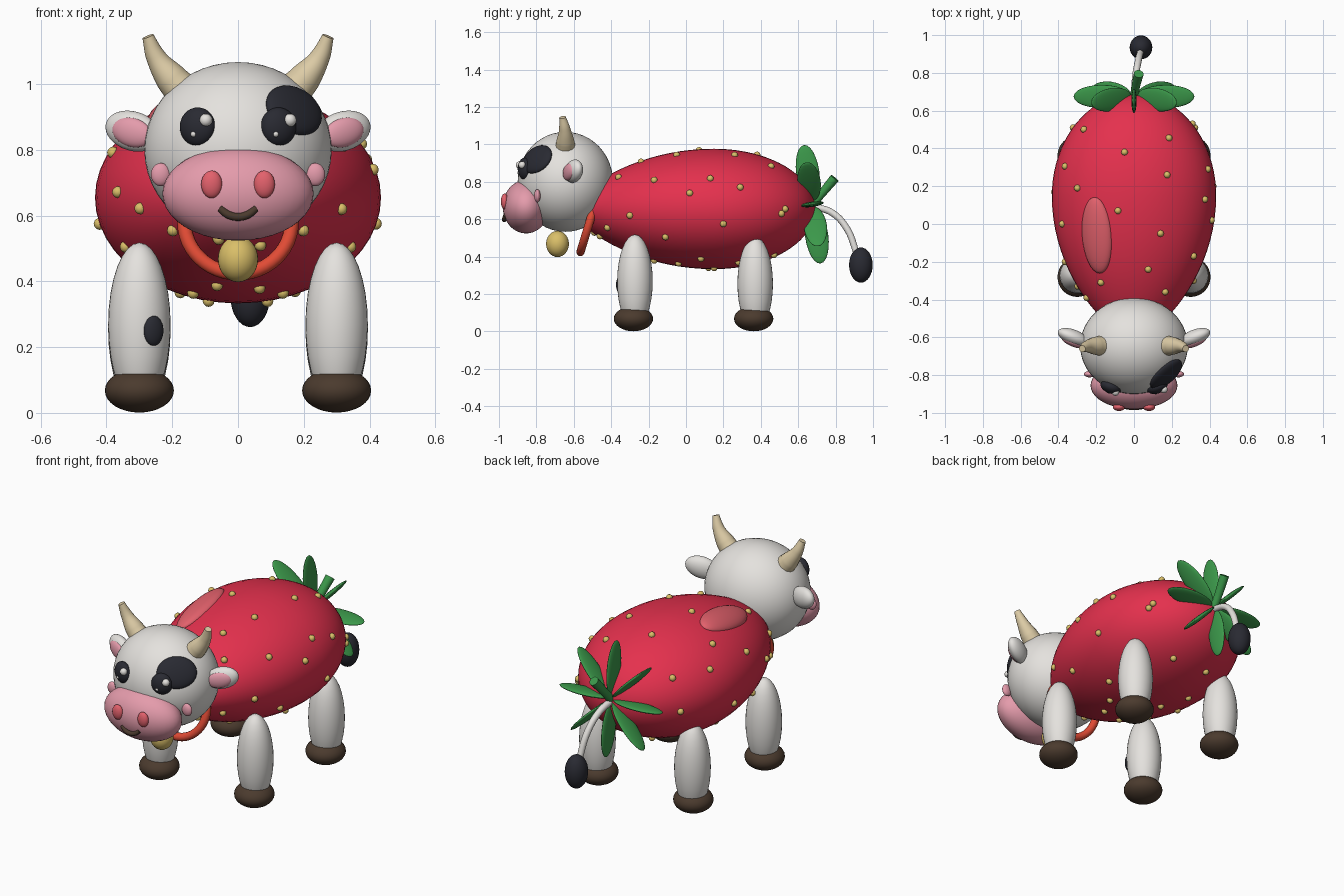
import bpy, bmesh, math
from mathutils import Matrix, Vector, Euler

if "Cube" in bpy.data.objects:
    bpy.data.objects.remove(bpy.data.objects["Cube"])


def material(name, r, g, b):
    m = bpy.data.materials.new(name)
    m.diffuse_color = (r, g, b, 1)
    m.use_nodes = True
    m.node_tree.nodes["Principled BSDF"].inputs["Base Color"].default_value = m.diffuse_color
    return m


RED = material("berry red", 0.78, 0.03, 0.075)
GLOSS = material("light red", 0.77, 0.12, 0.15)
WHITE = material("warm white", 0.78, 0.76, 0.73)
PINK = material("soft pink", 0.78, 0.33, 0.41)
DARK = material("charcoal", 0.022, 0.023, 0.032)
BROWN = material("hoof brown", 0.07, 0.043, 0.027)
HORN = material("horn tan", 0.72, 0.60, 0.38)
GOLD = material("seed gold", 0.70, 0.52, 0.14)
GREEN = material("leaf green", 0.045, 0.32, 0.07)
ORANGE = material("collar red", 0.75, 0.07, 0.035)


def finish(name, bm, mat):
    bmesh.ops.recalc_face_normals(bm, faces=bm.faces)
    for f in bm.faces:
        f.smooth = True
    me = bpy.data.meshes.new(name)
    bm.to_mesh(me)
    bm.free()
    me.materials.append(mat)
    ob = bpy.data.objects.new(name, me)
    bpy.context.collection.objects.link(ob)
    return ob


def ball(name, mat, loc, radii, rot=(0, 0, 0), seg=32):
    """Ellipsoid; rot is Euler degrees or a quaternion."""
    if isinstance(rot, tuple):
        rot = Euler([math.radians(a) for a in rot]).to_quaternion()
    bm = bmesh.new()
    bmesh.ops.create_uvsphere(bm, u_segments=seg, v_segments=seg // 2, radius=1,
                              matrix=Matrix.LocRotScale(Vector(loc), rot, Vector(radii)))
    return finish(name, bm, mat)


def pair(name, mat, loc, radii, rot=(0, 0, 0)):
    """Ellipsoid on both sides of x = 0."""
    for side, s in (("right", 1), ("left", -1)):
        ball(f"{name}_{side}", mat, (s * loc[0], loc[1], loc[2]), radii,
             (rot[0], s * rot[1], s * rot[2]))


def tube(name, mat, points):
    """Smooth tapered tube through (x, y, z, radius) points."""
    cu = bpy.data.curves.new(name, 'CURVE')
    cu.dimensions = '3D'
    cu.bevel_depth = 1
    cu.bevel_resolution = 6
    cu.use_fill_caps = True
    sp = cu.splines.new('BEZIER')
    sp.bezier_points.add(len(points) - 1)
    for bp, (x, y, z, r) in zip(sp.bezier_points, points):
        bp.co = (x, y, z)
        bp.radius = r
        bp.handle_left_type = bp.handle_right_type = 'AUTO'
    cu.materials.append(mat)
    bpy.context.collection.objects.link(bpy.data.objects.new(name, cu))


# Strawberry body: egg profile turned around y, flattened in z
MID, FRONT, BACK, WIDE, FLAT, HZ = 0.15, 0.77, 0.54, 0.435, 0.74, 0.655


def body_radius(y):
    u = (y - MID) / (BACK if y > MID else FRONT)
    return WIDE * max(0, 1 - u * u) ** (0.5 if y > MID else 0.75)


def on_body(y, a):
    r = body_radius(y)
    return Vector((r * math.sin(a), y, HZ + FLAT * r * math.cos(a)))


bm = bmesh.new()
rings = []
for i in range(1, 40):
    s = math.sin(-math.pi / 2 + math.pi * i / 40)
    y = MID + s * (BACK if s > 0 else FRONT)
    rings.append([bm.verts.new(on_body(y, math.tau * k / 48)) for k in range(48)])
for a, b in zip(rings, rings[1:]):
    for k in range(48):
        bm.faces.new((a[k], a[k - 1], b[k - 1], b[k]))
for ring, y in ((rings[0], MID - FRONT), (rings[-1], MID + BACK)):
    tip = bm.verts.new((0, y, HZ))
    for k in range(48):
        bm.faces.new((ring[k - 1], ring[k], tip))
finish("berry_body", bm, RED)
ball("body_shine", GLOSS, (-0.195, -0.06, 0.905), (0.085, 0.205, 0.04), (10, -23, 0))

# Seeds: upper ones as (x, y), lower ones as (y, z) on both flanks
upper = [(-.265, .5), (.185, .455), (.325, .53), (-.365, .305), (-.05, .38), (-.3, .19),
         (.175, .26), (.39, .29), (-.085, .07), (.14, -.05), (-.38, 0), (.41, .02),
         (.315, -.17), (-.365, -.2), (.075, -.24), (-.175, -.31), (.165, -.36), (-.25, -.39),
         (.375, .13)]
lower = [(.51, .63), (.2, .575), (-.11, .505), (-.3, .62), (-.42, .555), (-.46, .51),
         (.47, .41), (.28, .37), (.08, .39), (.15, .34), (-.04, .365), (-.17, .38)]
spots = [(y, math.asin(max(-1, min(1, x / body_radius(y))))) for x, y in upper]
for i, (y, z) in enumerate(lower):
    a = math.acos(max(-1, min(1, (z - HZ) / (FLAT * body_radius(y)))))
    spots += [(y, a), (y - 0.03 * (i % 2), -a)]
for y, a in spots:
    ball("seed", GOLD, on_body(y, a), (0.018, 0.018, 0.018), seg=12)

# Head, muzzle and face
ball("head", WHITE, (0, -0.645, 0.8), (0.285, 0.255, 0.267), seg=48)
ball("muzzle", PINK, (0, -0.855, 0.667), (0.23, 0.125, 0.143), seg=40)
pair("nostril", GLOSS, (0.08, -0.97, 0.695), (0.032, 0.02, 0.042))
pair("cheek", PINK, (0.235, -0.795, 0.725), (0.03, 0.017, 0.035))
pair("eye", DARK, (0.123, -0.862, 0.87), (0.056, 0.035, 0.059), (0, 0, 20))
for x, y, z, r in ((-0.098, -0.89, 0.89, 0.02), (0.158, -0.876, 0.89, 0.02),
                   (-0.135, -0.888, 0.848, 0.009), (0.115, -0.893, 0.848, 0.009)):
    ball("eye_glint", WHITE, (x, y, z), (r, r, r), seg=16)
ball("eye_patch", DARK, (0.17, -0.795, 0.92), (0.105, 0.085, 0.03),
     Vector((0.58, -0.66, 0.475)).to_track_quat('Z', 'Y'))
tube("mouth", BROWN, [(-0.055, -0.966, 0.622, 0.011), (-0.03, -0.971, 0.603, 0.012),
                      (0, -0.972, 0.596, 0.012), (0.03, -0.971, 0.603, 0.012),
                      (0.055, -0.966, 0.622, 0.011)])
pair("ear", WHITE, (0.32, -0.6, 0.857), (0.09, 0.04, 0.06), (0, -15, 22))
pair("inner_ear", PINK, (0.322, -0.627, 0.853), (0.066, 0.022, 0.044), (0, -15, 22))
for side, s in (("right", 1), ("left", -1)):
    tube(f"horn_{side}", HORN, [(s * 0.16, -0.645, 0.97, 0.056), (s * 0.205, -0.645, 1.02, 0.048),
                                (s * 0.248, -0.648, 1.08, 0.031), (s * 0.274, -0.66, 1.145, 0.018)])

# Collar ring and bell
bm = bmesh.new()
ring = [[] for _ in range(48)]
tilt = Matrix.Translation((0, -0.517, 0.58)) @ Matrix.Rotation(math.radians(-17), 4, 'X')
for i in range(48):
    t = math.tau * i / 48
    for j in range(12):
        p = math.tau * j / 12
        r = 0.163 + 0.022 * math.cos(p)
        ring[i].append(bm.verts.new(tilt @ Vector((r * math.sin(t), 0.022 * math.sin(p), r * math.cos(t)))))
for i in range(48):
    for j in range(12):
        bm.faces.new((ring[i][j], ring[i - 1][j], ring[i - 1][j - 1], ring[i][j - 1]))
finish("collar", bm, ORANGE)
ball("bell", GOLD, (0, -0.687, 0.468), (0.061, 0.061, 0.07))

# Legs and hooves
for end, y, top in (("front", -0.273, 0.518), ("back", 0.37, 0.505)):
    pair(f"{end}_leg", WHITE, (0.3, y, top - 0.25), (0.095, 0.095, 0.25))
    pair(f"{end}_hoof", BROWN, (0.3, y - 0.008, 0.068), (0.105, 0.105, 0.067))
ball("leg_spot", DARK, (-0.257, -0.352, 0.25), (0.033, 0.018, 0.046), (0, 0, 28))

# Leaf crown and stem
for i in range(8):
    a = math.tau * i / 8
    m = Matrix.Rotation(math.radians(8), 3, 'X') @ Matrix.Rotation(a, 3, 'Y')
    centre = Vector((0, 0.675, 0.68)) + m @ Vector((0, 0, 0.17))
    ball("crown_leaf", GREEN, centre, (0.014, 0.062, 0.15), m.to_quaternion(), seg=24)
tube("stem", GREEN, [(0, 0.66, 0.66, 0.024), (0.008, 0.72, 0.73, 0.022), (0.025, 0.795, 0.82, 0.026)])

# Tail
tube("tail", WHITE, [(0, 0.67, 0.67, 0.018), (0.008, 0.78, 0.635, 0.018),
                     (0.022, 0.86, 0.55, 0.018), (0.035, 0.915, 0.41, 0.017)])
ball("tail_tuft", DARK, (0.037, 0.935, 0.355), (0.06, 0.063, 0.094))
